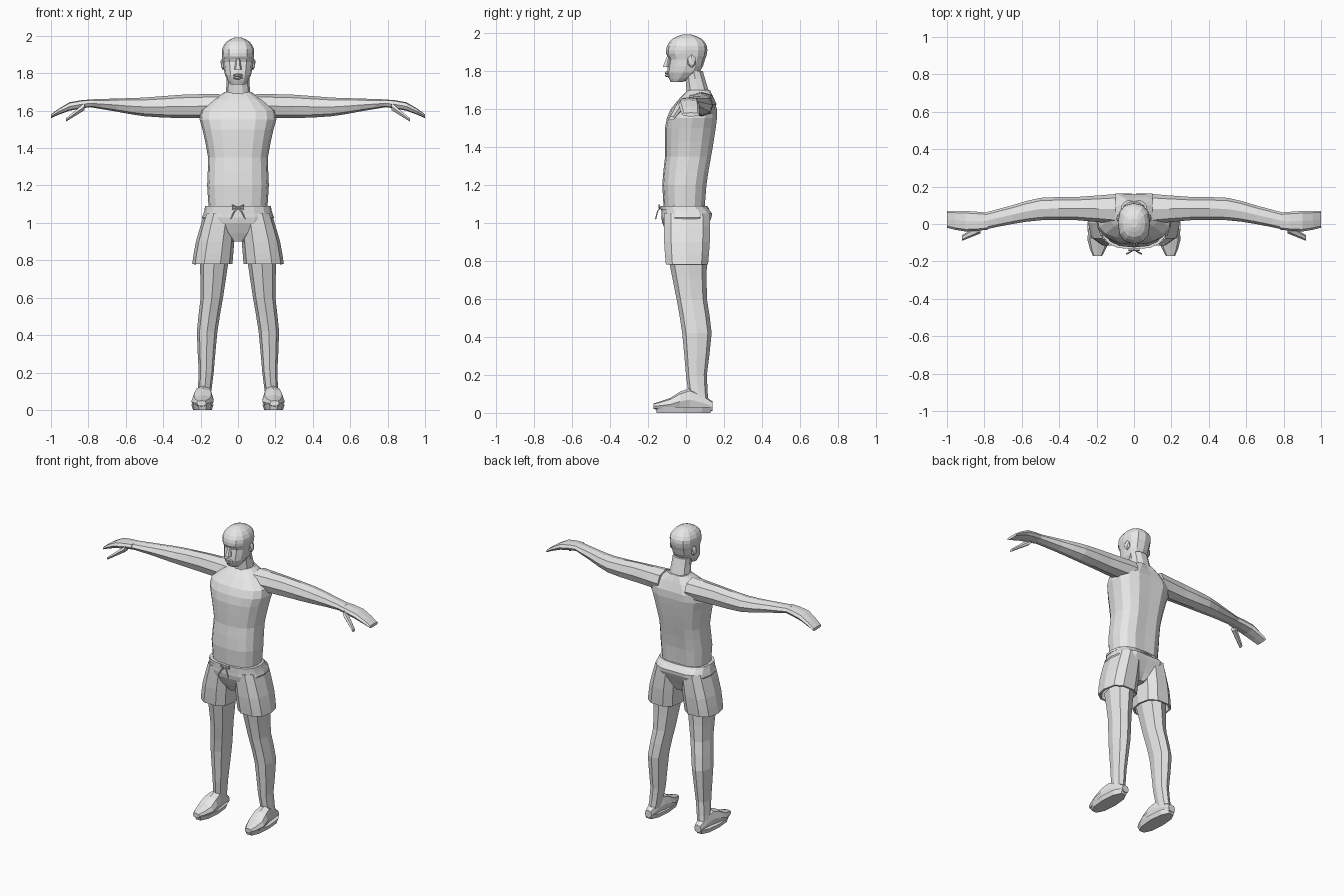
import bpy, bmesh
from math import cos, sin, pi, copysign
from mathutils import Matrix, Vector

cube = bpy.data.objects.get("Cube")
if cube:
    bpy.data.objects.remove(cube, do_unlink=True)

grey = bpy.data.materials.new("plain grey")
grey.use_nodes = True
grey.diffuse_color = (.8, .8, .8, 1)
grey.node_tree.nodes["Principled BSDF"].inputs["Base Color"].default_value = grey.diffuse_color


def add_object(name, data, mirror):
    """Link an object in the grey material, mirrored left to right if asked."""
    data.materials.append(grey)
    obj = bpy.data.objects.new(name, data)
    bpy.context.collection.objects.link(obj)
    if mirror:
        obj.modifiers.new("Mirror", "MIRROR")
    return obj


def add_mesh(name, bm, mirror):
    bmesh.ops.recalc_face_normals(bm, faces=bm.faces)
    mesh = bpy.data.meshes.new(name)
    bm.to_mesh(mesh)
    bm.free()
    return add_object(name, mesh, mirror)


def with_middles(rings):
    """Add a smoothly curved in-between ring to every span."""
    rings = [Vector(ring) for ring in rings]
    padded = [rings[0], *rings, rings[-1]]
    result = []
    for before, start, end, after in zip(padded, padded[1:], padded[2:], padded[3:]):
        middle = (start + end) / 2
        outer = (before + after) / 2
        result += [start, middle + (middle - outer) / 8]
    return result + [rings[-1]]


def bend(value, power):
    """Superellipse coordinate: a higher power gives a squarer section."""
    return copysign(abs(value) ** (2 / power), value) if abs(value) > .001 else 0


def loft(name, rings, axis="z", sides=8, power=2.3, mirror=False, capped=True, groove=0):
    """Skin a tube over rings of (position, low a, high a, low b, high b).
    The section directions a, b are the two axes other than the given one.
    Groove pulls the middle of the back inwards."""
    order = {"x": "abc", "y": "bac", "z": "bca"}[axis]
    bm = bmesh.new()
    loops = []
    for position, a_low, a_high, b_low, b_high in with_middles(rings):
        loop = []
        for i in range(sides):
            angle = 2 * pi * i / sides
            a = (a_low + a_high + (a_high - a_low) * bend(cos(angle), power)) / 2
            b = (b_low + b_high + (b_high - b_low) * bend(sin(angle), power)) / 2
            if i * 4 == sides:
                b -= groove
            value = {"a": position, "b": a, "c": b}
            if axis == "x":
                value = {"a": position, "b": a, "c": b}
            loop.append(bm.verts.new([value[letter] for letter in order]))
        loops.append(loop)
    for low, high in zip(loops, loops[1:]):
        for i in range(sides):
            j = (i + 1) % sides
            bm.faces.new((low[i], low[j], high[j], high[i]))
    if capped:
        bm.faces.new(loops[0])
        bm.faces.new(loops[-1])
    return add_mesh(name, bm, mirror)


def body_loft(name, rings, **options):
    """Loft centred rings of (height, half width, front, back)."""
    centred = [(z, -half, half, front, back) for z, half, front, back in rings]
    return loft(name, centred, **options)


def blob(name, centre, size, mirror=False):
    """A faceted ellipsoid."""
    bm = bmesh.new()
    bmesh.ops.create_icosphere(bm, subdivisions=1, radius=1,
                               matrix=Matrix.LocRotScale(centre, None, size))
    add_mesh(name, bm, mirror)


def cord(name, points):
    """A thin cord through the points, mirrored."""
    curve = bpy.data.curves.new(name, "CURVE")
    curve.dimensions = "3D"
    curve.bevel_depth = .004
    curve.bevel_resolution = 0
    curve.use_fill_caps = True
    spline = curve.splines.new("POLY")
    spline.points.add(len(points) - 1)
    for point, location in zip(spline.points, points):
        point.co = (*location, 1)
    add_object(name, curve, mirror=True)


# Torso and neck
body_loft("torso", [
    (1, .15, -.11, .1), (1.2, .165, -.125, .115), (1.35, .16, -.11, .14),
    (1.5, .19, -.11, .165), (1.6, .2, -.08, .17), (1.7, .07, .01, .13)],
    sides=16, power=2.5, groove=.01)
body_loft("neck", [(1.6, .1, 0, .15), (1.7, .065, 0, .12), (1.8, .06, -.01, .09)], sides=10)

# Head with nose, lips and ears
body_loft("head", [
    (1.74, .04, -.08, -.02), (1.79, .07, -.1, .07), (1.86, .08, -.09, .1),
    (1.89, .085, -.105, .11), (1.93, .085, -.1, .11), (1.97, .06, -.07, .08),
    (1.99, .02, -.02, .03)], sides=12, power=2.4)
body_loft("nose", [(1.82, .02, -.125, -.08), (1.88, .01, -.1, -.08)], sides=6)
for name, height in (("lower_lip", 1.775), ("upper_lip", 1.79)):
    blob(name, (0, -.09, height), (.03, .025, .01))
blob("ears", (.08, .03, 1.85), (.015, .025, .035), mirror=True)

# Arms, hands and thumbs
loft("arms", [
    (.1, 0, .16, 1.56, 1.69), (.3, .02, .145, 1.56, 1.685), (.5, .02, .14, 1.57, 1.67),
    (.65, 0, .1, 1.595, 1.665), (.8, -.03, .06, 1.62, 1.66)], axis="x", mirror=True)
loft("hands", [
    (.78, -.03, .06, 1.62, 1.66), (.9, -.04, .07, 1.6, 1.645), (1, -.02, .07, 1.56, 1.58)],
    axis="x", power=3, mirror=True)
loft("thumbs", [(.82, -.05, 0, 1.6, 1.645), (.92, -.09, -.06, 1.54, 1.56)],
     axis="x", sides=6, mirror=True)

# Legs, feet and soles
loft("legs", [
    (.05, .15, .22, .02, .12), (.2, .13, .21, 0, .11), (.42, .11, .22, -.02, .135),
    (.6, .08, .2, -.05, .11), (.8, .05, .205, -.09, .11)], mirror=True)
loft("feet", [
    (-.17, .17, .22, .02, .05), (-.08, .13, .25, .01, .08), (.02, .14, .23, .01, .13),
    (.14, .16, .21, .01, .06)], axis="y", power=2.6, mirror=True)
loft("soles", [(0, .14, .24, -.16, .135), (.03, .13, .25, -.17, .145)],
     sides=10, mirror=True)

# Shorts: hips, open legs and waistband
body_loft("shorts_hips", [
    (.9, .03, -.08, .08), (1, .18, -.125, .13), (1.05, .185, -.13, .145),
    (1.085, .17, -.13, .11)], sides=16, power=2.6, groove=.01)
shorts_legs = loft("shorts_legs", [
    (1.05, .01, .18, -.12, .13), (.9, .02, .225, -.12, .13), (.78, .03, .245, -.11, .12)],
    sides=10, power=2.6, capped=False, mirror=True)
hem = shorts_legs.modifiers.new("Cloth thickness", "SOLIDIFY")
hem.thickness = .012
body_loft("waistband", [(1.07, .18, -.135, .125), (1.09, .175, -.135, .11)],
          sides=16, power=2.6)

# Drawstring tails and bow
cord("drawstring_tails", [(0, -.135, 1.08), (.02, -.15, 1.06), (.04, -.16, 1.02)])
cord("drawstring_bow", [(0, -.14, 1.08), (.03, -.14, 1.095), (.03, -.14, 1.075),
                        (0, -.14, 1.08)])
